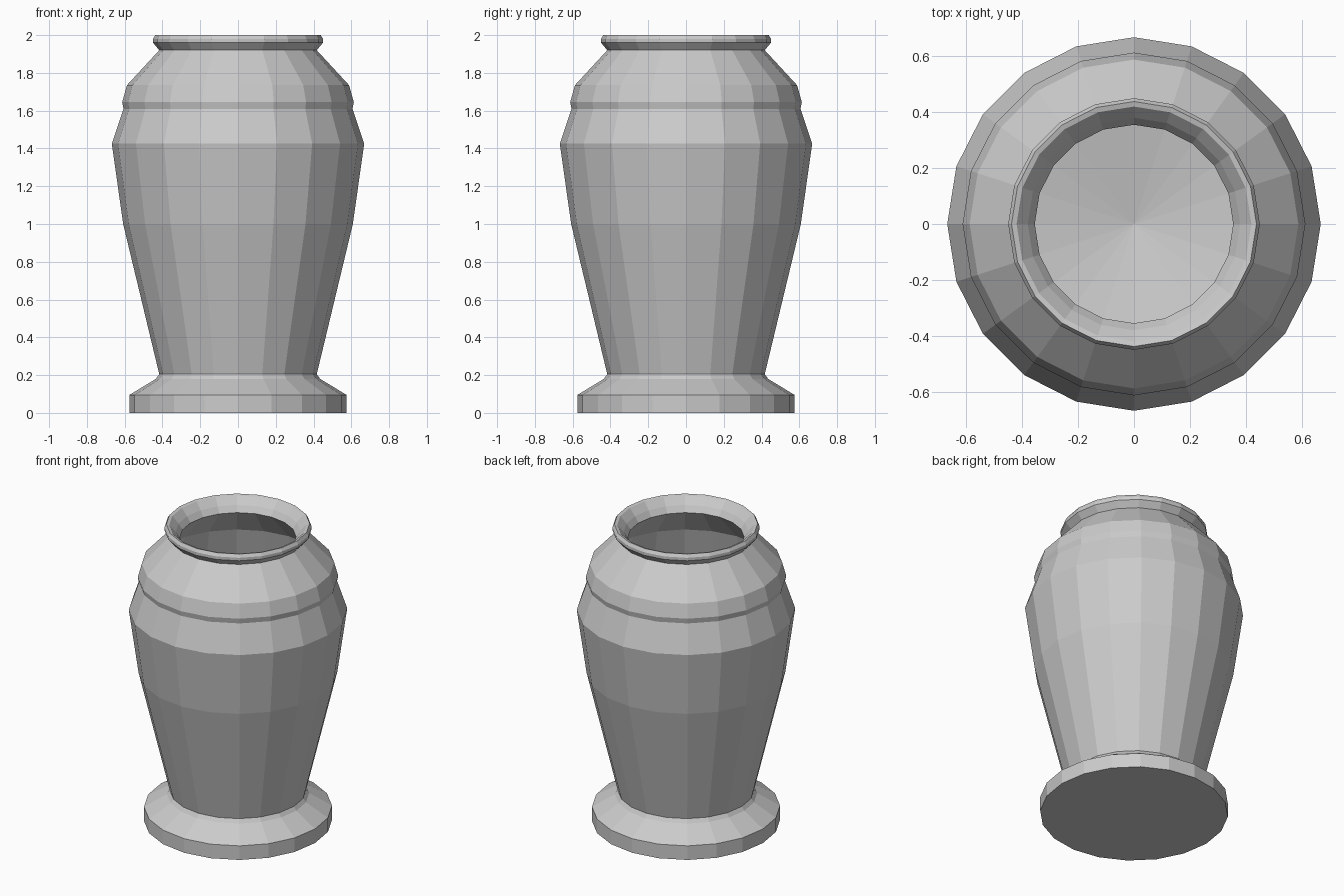
import bpy, bmesh
from math import cos, sin, tau

if "Cube" in bpy.data.objects:
    bpy.data.objects.remove(bpy.data.objects["Cube"])

SIDES = 20


def lathe(name, profile):
    """Spin a (radius, height) profile round z; radius 0 makes a centre point."""
    bm = bmesh.new()
    rings = []
    for r, z in profile:
        if r == 0:
            rings.append([bm.verts.new((0, 0, z))] * SIDES)
        else:
            rings.append([bm.verts.new((r * cos(tau * i / SIDES), r * sin(tau * i / SIDES), z))
                          for i in range(SIDES)])
    for low, high in zip(rings, rings[1:]):
        for i in range(SIDES):
            j = (i + 1) % SIDES
            corners = list(dict.fromkeys((low[i], low[j], high[j], high[i])))
            bm.faces.new(corners)
    bmesh.ops.recalc_face_normals(bm, faces=bm.faces)
    mesh = bpy.data.meshes.new(name)
    bm.to_mesh(mesh)
    bm.free()
    obj = bpy.data.objects.new(name, mesh)
    bpy.context.collection.objects.link(obj)
    return obj


# Foot, body, shoulder band and rolled rim on the outside
outside = [(0, 0), (0.575, 0), (0.575, 0.095), (0.435, 0.18), (0.417, 0.205),
           (0.608, 1.0), (0.668, 1.425), (0.606, 1.61), (0.613, 1.645),
           (0.588, 1.735), (0.417, 1.92), (0.45, 1.96), (0.45, 1.98), (0.438, 2.0)]

# Flared mouth, hollow and slightly dished floor on the inside
inside = [(0.42, 1.995), (0.38, 1.95), (0.355, 1.91), (0.54, 1.71), (0.615, 1.425),
          (0.555, 1.0), (0.38, 0.27), (0, 0.2)]

lathe("vase", outside + inside)
